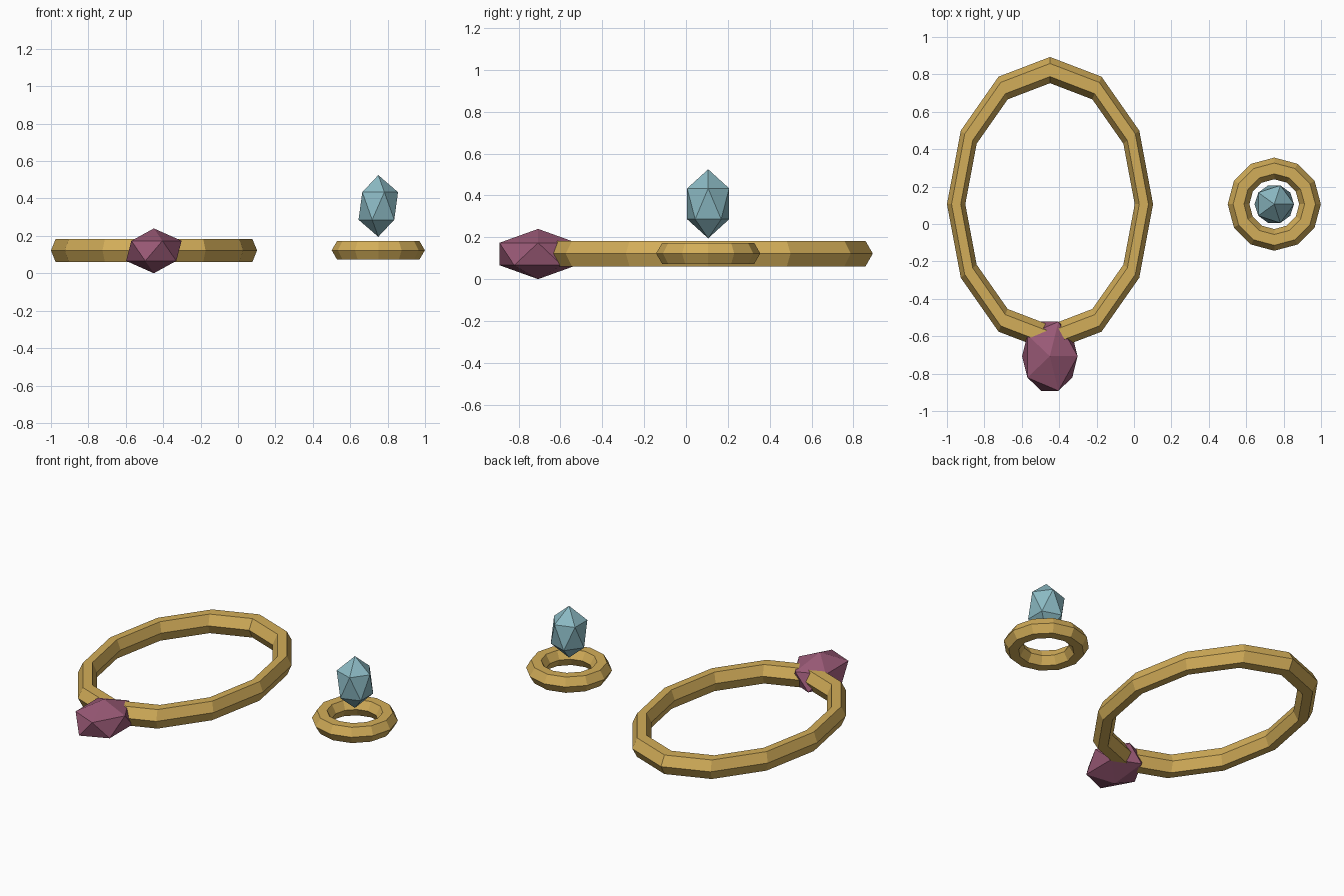
import bpy

if "Cube" in bpy.data.objects:
    bpy.data.objects.remove(bpy.data.objects["Cube"])


def material(name, rgb):
    m = bpy.data.materials.new(name)
    m.diffuse_color = (*rgb, 1.0)
    m.use_nodes = True
    m.node_tree.nodes["Principled BSDF"].inputs["Base Color"].default_value = m.diffuse_color
    return m


gold = material("gold", (0.65, 0.42, 0.10))
plum = material("plum", (0.32, 0.10, 0.18))
aqua = material("pale_aqua", (0.26, 0.49, 0.55))


def finish(name, mat, scale):
    ob = bpy.context.object
    ob.name = name
    ob.scale = scale
    ob.data.materials.append(mat)
    bpy.ops.object.shade_flat()


def band(name, loc, major, minor, scale=(1, 1, 1)):
    """Twelve-sided ring with a hexagonal section."""
    bpy.ops.mesh.primitive_torus_add(location=loc, major_segments=12, minor_segments=6,
                                     major_radius=major, minor_radius=minor)
    finish(name, gold, scale)


def gem(name, loc, mat, radii):
    """Twenty-faced stone stretched along its axes."""
    bpy.ops.mesh.primitive_ico_sphere_add(subdivisions=1, radius=1, location=loc)
    finish(name, mat, radii)


# Oval bracelet band with a plum stone at the front
band("bracelet_band", (-0.449, 0.106, 0.122), 0.717, 0.070, (0.70, 1, 1))
gem("bracelet_stone", (-0.45, -0.707, 0.12), plum, (0.166, 0.217, 0.12))

# Finger ring with an aqua stone floating above it
band("ring_band", (0.75, 0.106, 0.123), 0.191, 0.058)
gem("ring_stone", (0.75, 0.106, 0.36), aqua, (0.118, 0.118, 0.165))
